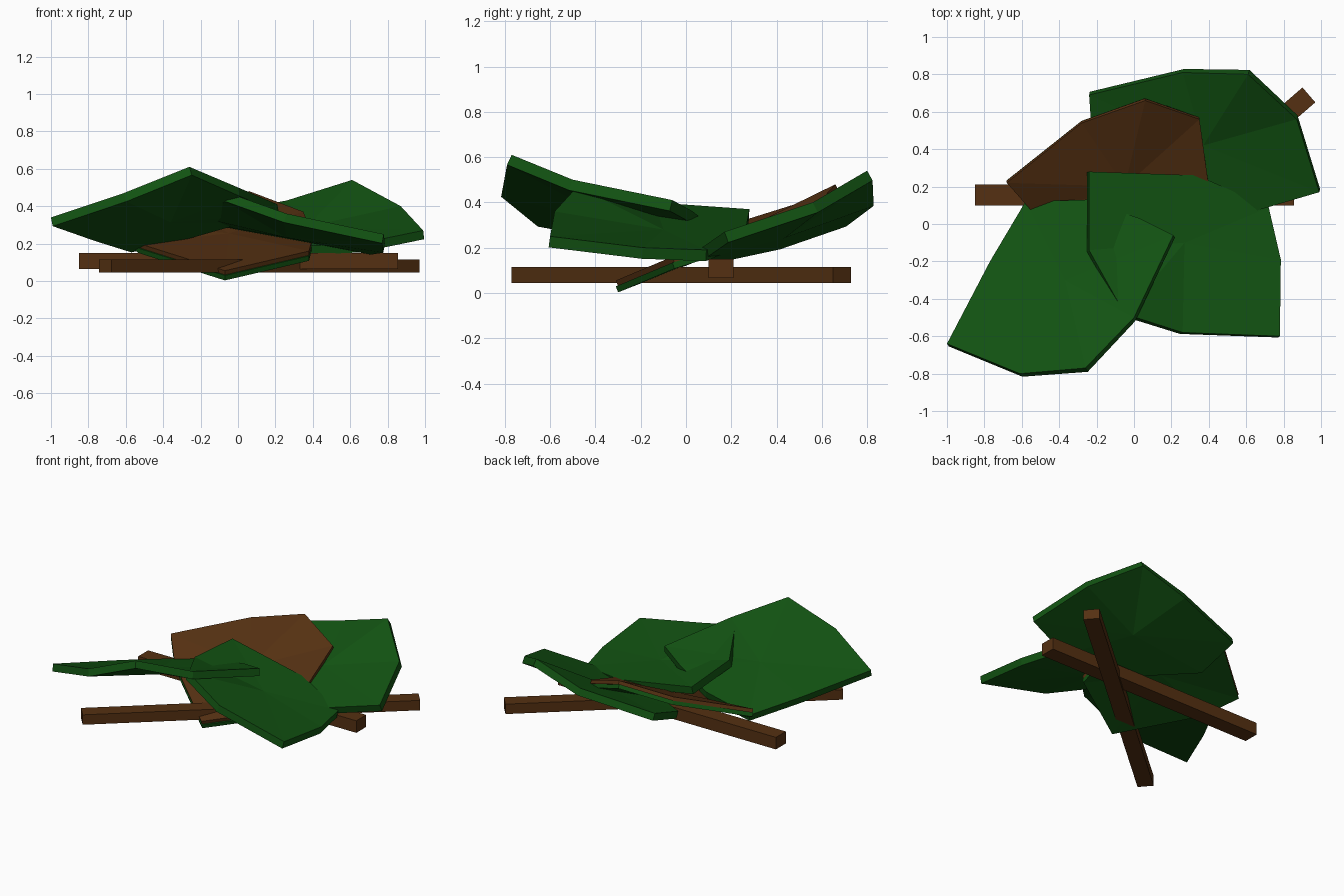
import bpy, bmesh, math

if "Cube" in bpy.data.objects:
    bpy.data.objects.remove(bpy.data.objects["Cube"])


def material(name, rgb):
    m = bpy.data.materials.new(name)
    m.diffuse_color = (*rgb, 1)
    m.use_nodes = True
    m.node_tree.nodes["Principled BSDF"].inputs["Base Color"].default_value = m.diffuse_color
    return m


GREEN = material("leaf green", (0.006, 0.085, 0.006))
BROWN = material("bark brown", (0.09, 0.03, 0.006))


def stick(name, start, end, width, z0, z1):
    """Square stick between two ground points."""
    dx, dy = end[0] - start[0], end[1] - start[1]
    bpy.ops.mesh.primitive_cube_add(
        size=1,
        location=((start[0] + end[0]) / 2, (start[1] + end[1]) / 2, (z0 + z1) / 2),
        rotation=(0, 0, math.atan2(dy, dx)))
    ob = bpy.context.object
    ob.name = name
    ob.scale = (math.hypot(dx, dy), width, z1 - z0)
    ob.data.materials.append(BROWN)


def leaf(name, mat, rim, centre, thickness=0.05, drop=0.0):
    """Faceted leaf: rim outline fanned to a sunken centre, thickened downward."""
    bm = bmesh.new()
    c = bm.verts.new((centre[0], centre[1], centre[2] - drop))
    ring = [bm.verts.new((x, y, z - drop)) for x, y, z in rim]
    for a, b in zip(ring, ring[1:] + ring[:1]):
        bm.faces.new((c, a, b))
    bm.normal_update()
    if sum(f.normal.z for f in bm.faces) < 0:
        bmesh.ops.reverse_faces(bm, faces=bm.faces[:])
    me = bpy.data.meshes.new(name)
    bm.to_mesh(me)
    bm.free()
    me.materials.append(mat)
    ob = bpy.data.objects.new(name, me)
    bpy.context.collection.objects.link(ob)
    mod = ob.modifiers.new("thickness", 'SOLIDIFY')
    mod.thickness = thickness
    mod.offset = -1


# crossed sticks on the ground
stick("straight_stick", (-0.85, 0.155), (0.855, 0.155), 0.11, 0.065, 0.15)
stick("diagonal_stick", (-0.71, -0.73), (0.935, 0.69), 0.105, 0.045, 0.115)

# large leaf, front left
leaf("front_left_leaf", GREEN,
     [(-0.26, -0.77, 0.61), (-0.61, -0.80, 0.47), (-1.0, -0.64, 0.34),
      (-0.77, -0.20, 0.26), (-0.58, 0.12, 0.20), (-0.25, 0.13, 0.28),
      (0.03, 0.03, 0.36), (0.21, -0.06, 0.41), (0.0, -0.50, 0.50)],
     (-0.37, -0.30, 0.36))

# leaf, front right
leaf("front_right_leaf", GREEN,
     [(-0.24, 0.28, 0.37), (-0.24, -0.14, 0.40), (-0.05, -0.48, 0.47),
      (0.26, -0.58, 0.36), (0.78, -0.60, 0.25), (0.785, -0.19, 0.20),
      (0.72, 0.09, 0.19), (0.34, 0.26, 0.26)],
     (0.27, -0.10, 0.28))

# leaf, back right
leaf("back_right_leaf", GREEN,
     [(-0.24, 0.69, 0.34), (-0.22, 0.40, 0.24), (0.20, 0.12, 0.18),
      (0.65, 0.07, 0.20), (0.99, 0.17, 0.27), (0.87, 0.56, 0.40),
      (0.61, 0.80, 0.54), (0.26, 0.81, 0.43)],
     (0.37, 0.42, 0.29))

# two-layer leaf in the middle: brown above, green below
middle_rim = [(-0.68, 0.22, 0.31), (-0.53, 0.05, 0.20), (-0.07, -0.31, 0.055),
              (0.38, -0.06, 0.16), (0.40, 0.20, 0.24), (0.35, 0.56, 0.37),
              (0.06, 0.66, 0.48), (-0.28, 0.54, 0.41)]
middle_centre = (-0.05, 0.20, 0.255)
leaf("brown_middle_leaf", BROWN, middle_rim, middle_centre, 0.025)
leaf("green_middle_leaf", GREEN, middle_rim, middle_centre, 0.028, 0.026)
